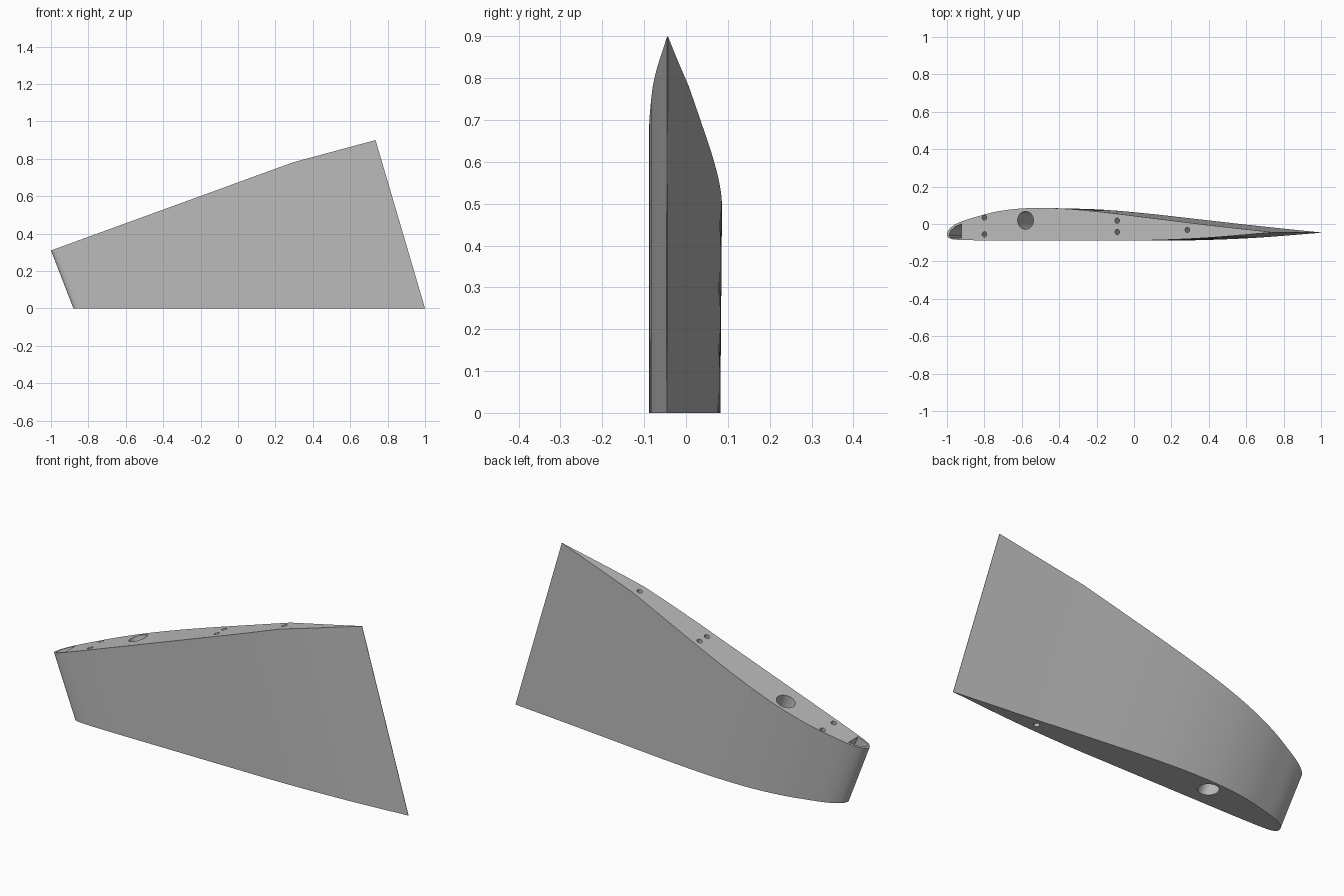
import bpy, bmesh, math

if "Cube" in bpy.data.objects:
    bpy.data.objects.remove(bpy.data.objects["Cube"])

# Airfoil heights at stations s = 0, 0.1 ... 1, where chord fraction f = s * s
UPPER = [-.058, -.022, .010, .038, .068, .085, .083, .063, .031, -.006, -.044]
LOWER = [-.058, -.078, -.085, -.087, -.088, -.088, -.088, -.088, -.087, -.074, -.046]
FLAT = -.088


def smooth_value(vals, s):
    """Catmull-Rom interpolation through evenly spaced values."""
    n = len(vals) - 1
    i = min(int(s * n), n - 1)
    t = s * n - i
    b, c = vals[i], vals[i + 1]
    a = vals[i - 1] if i > 0 else 2 * b - c
    d = vals[i + 2] if i + 2 <= n else 2 * c - b
    return b + .5 * t * (c - a + t * (2*a - 5*b + 4*c - d + t * (3*(b - c) + d - a)))


def place(f, y, z):
    """Chord fraction, height and span position to a point in the swept wing."""
    chord = 1.88 + .093 * z
    return (-.88 - .387 * z + f * chord, FLAT + (y - FLAT) * chord / 1.93, z)


def tip_z(f):
    """Span position where the sloping, folded tip cut meets chord fraction f."""
    a, b = -.88 + 1.88 * f, -.387 + .093 * f
    return min((p + q * a) / (1 - q * b) for p, q in ((.674, .364), (.7017, .27)))


def add_prism(bm, low, high):
    """Closed prism between two matching loops."""
    lo = [bm.verts.new(p) for p in low]
    hi = [bm.verts.new(p) for p in high]
    bm.faces.new(lo)
    bm.faces.new(hi)
    for i in range(len(lo)):
        j = (i + 1) % len(lo)
        bm.faces.new((lo[i], lo[j], hi[j], hi[i]))


def finish(bm, name):
    bmesh.ops.recalc_face_normals(bm, faces=bm.faces)
    me = bpy.data.meshes.new(name)
    bm.to_mesh(me)
    bm.free()
    ob = bpy.data.objects.new(name, me)
    bpy.context.collection.objects.link(ob)
    return ob


grey = bpy.data.materials.new("light_grey")
grey.diffuse_color = (.5, .5, .5, 1)
grey.use_nodes = True
grey.node_tree.nodes["Principled BSDF"].inputs["Base Color"].default_value = grey.diffuse_color

# Wing body: a strip of cells along the chord, with an extra station at the fold
bm = bmesh.new()
stations = sorted([i / 50 for i in range(51)] + [math.sqrt(.754)])
rows = []
for s in stations:
    f = s * s
    u, l = smooth_value(UPPER, s), smooth_value(LOWER, s)
    z = tip_z(f)
    rows.append([bm.verts.new(place(f, y, h)) for y, h in ((l, 0), (u, 0), (u, z), (l, z))])
for r, q in zip(rows, rows[1:]):
    for k in range(4):
        m = (k + 1) % 4
        bm.faces.new((r[k], r[m], q[m], q[k]))
bm.faces.new(rows[-1])
bmesh.ops.remove_doubles(bm, verts=bm.verts, dist=1e-5)
bmesh.ops.dissolve_degenerate(bm, edges=bm.edges, dist=1e-5)
wing = finish(bm, "wing_panel")
wing.data.materials.append(grey)

# Cutter: spar tube, pin holes and leading edge pocket
bm = bmesh.new()
# x, y at the tip, radius, depth (None goes right through)
HOLES = [(-.58, .02, .048, None), (.285, -.032, .014, None),
         (-.80, .035, .014, .1), (-.80, -.055, .014, .1),
         (-.09, .017, .014, .1), (-.09, -.043, .014, .1)]
for x, y, r, depth in HOLES:
    z = .674 + .364 * x
    f = (x + .88 + .387 * z) / (1.88 + .093 * z)
    rings = []
    for h in (-.05 if depth is None else z - depth, z + .06):
        cx, cy, _ = place(f, y, h)
        rings.append([(cx + r * math.cos(a), cy + r * math.sin(a), h)
                      for a in (math.tau * i / 32 for i in range(32))])
    add_prism(bm, *rings)
POCKET = [(.006, -.06), (.012, -.035), (.025, -.015), (.046, .002),
          (.046, -.076), (.02, -.076), (.01, -.071)]
add_prism(bm, *[[place(f, y, h) for f, y in POCKET] for h in (.04, .45)])
cutter = finish(bm, "hole_cutter")
cutter.data.materials.append(grey)
cutter.hide_render = True

# Cut the holes, then shade
bpy.context.view_layer.objects.active = wing
wing.select_set(True)
mod = wing.modifiers.new("holes", 'BOOLEAN')
mod.operation = 'DIFFERENCE'
mod.solver = 'EXACT'
mod.object = cutter
bpy.ops.object.modifier_apply(modifier=mod.name)
bpy.data.objects.remove(cutter, do_unlink=True)
bpy.ops.object.shade_smooth_by_angle(angle=math.radians(30))
